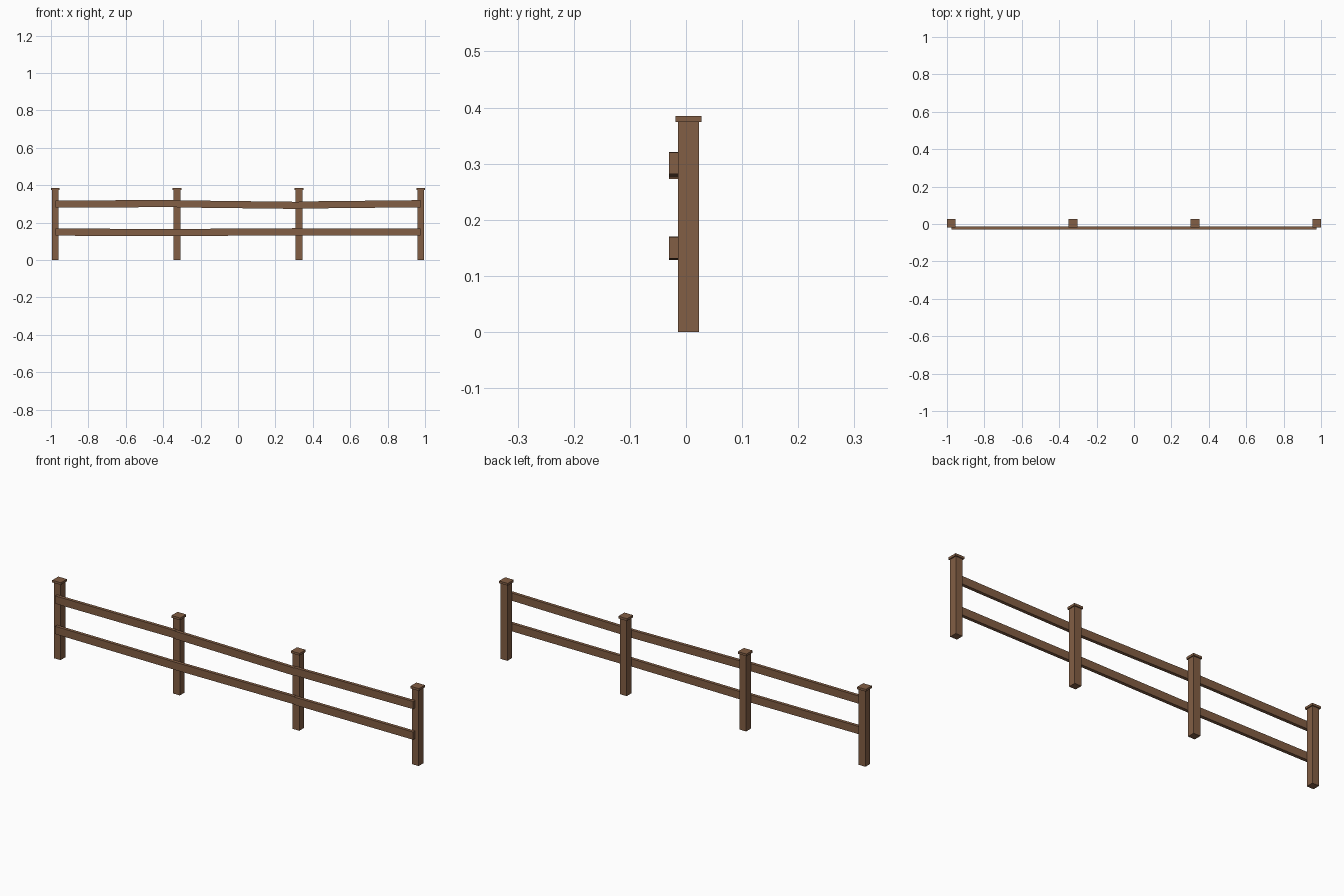
import bpy

if "Cube" in bpy.data.objects:
    bpy.data.objects.remove(bpy.data.objects["Cube"])

wood = bpy.data.materials.new("brown_wood")
wood.diffuse_color = (0.225, 0.112, 0.058, 1)
wood.use_nodes = True
wood.node_tree.nodes["Principled BSDF"].inputs["Base Color"].default_value = wood.diffuse_color

POST_X = (-0.977, -0.326, 0.326, 0.977)


def beam(name, x0, x1, y0, y1, left, right):
    """Box between x0 and x1; left and right are the (bottom, top) heights at each end."""
    verts = [(x, y, z) for x, ends in ((x0, left), (x1, right)) for y in (y0, y1) for z in ends]
    faces = [(0, 1, 3, 2), (4, 6, 7, 5), (0, 4, 5, 1), (2, 3, 7, 6), (0, 2, 6, 4), (1, 5, 7, 3)]
    mesh = bpy.data.meshes.new(name)
    mesh.from_pydata(verts, [], faces)
    mesh.materials.append(wood)
    obj = bpy.data.objects.new(name, mesh)
    bpy.context.collection.objects.link(obj)


# Square posts with thin overhanging caps
for i, x in enumerate(POST_X, 1):
    beam(f"post_{i}", x - 0.0185, x + 0.0185, -0.014, 0.023, (0, 0.374), (0, 0.374))
    beam(f"post_cap_{i}", x - 0.0235, x + 0.0235, -0.019, 0.028, (0.374, 0.385), (0.374, 0.385))

# Slightly crooked rails, one board per span: centre heights at left and right end
rails = {
    "upper_rail": ((0.299, 0.302), (0.300, 0.292), (0.294, 0.301)),
    "lower_rail": ((0.149, 0.147), (0.147, 0.151), (0.149, 0.150)),
}
HALF = 0.019
for name, spans in rails.items():
    for i, (a, b) in enumerate(spans):
        beam(f"{name}_{i + 1}", POST_X[i], POST_X[i + 1], -0.030, -0.014,
             (a - HALF, a + HALF), (b - HALF, b + HALF))
